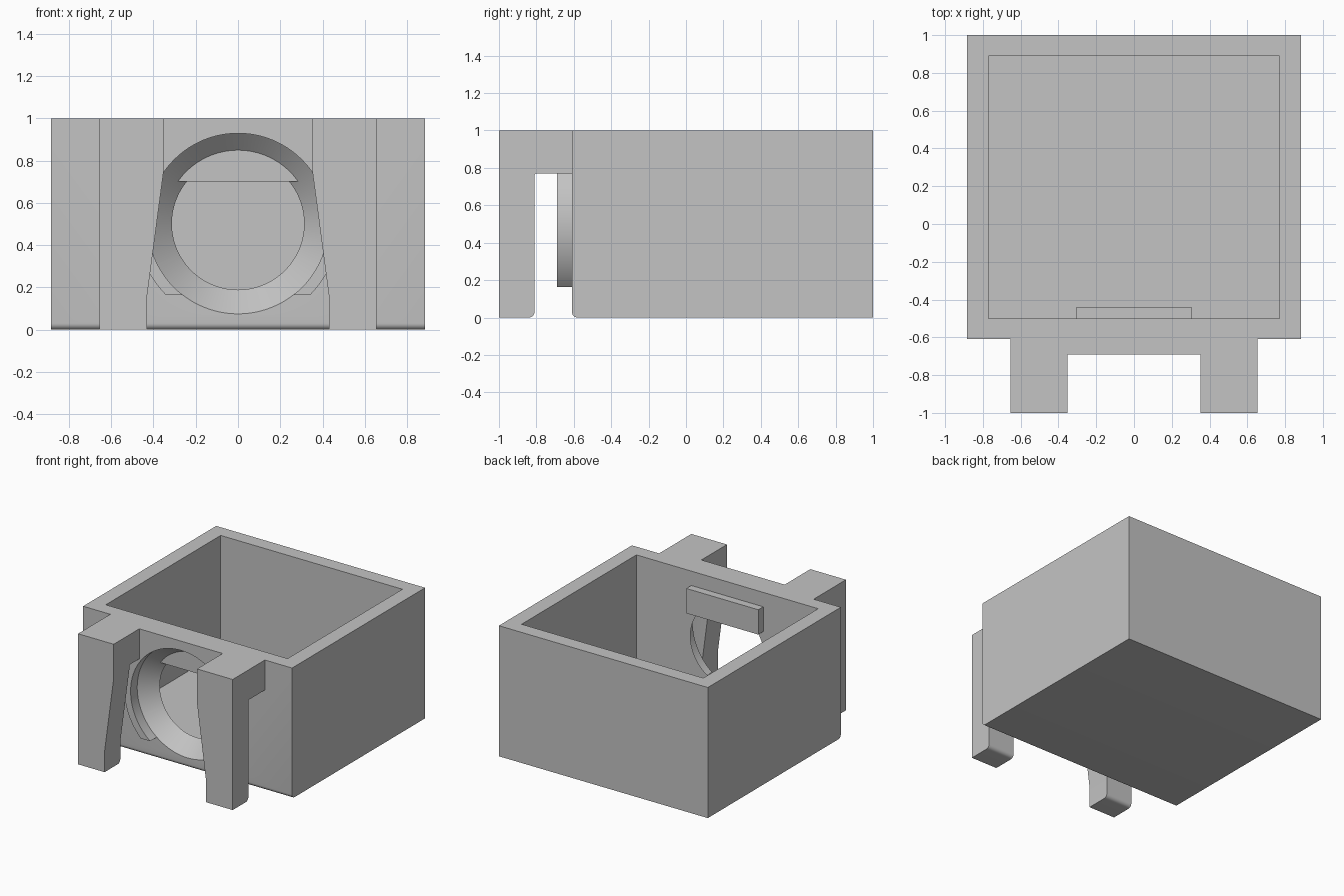
import bpy, bmesh
from math import sin, cos, asin, pi, radians

cube = bpy.data.objects.get("Cube")
if cube:
    bpy.data.objects.remove(cube, do_unlink=True)

grey = bpy.data.materials.new("plain grey")
grey.use_nodes = True
grey.diffuse_color = (0.55, 0.55, 0.55, 1)
grey.node_tree.nodes["Principled BSDF"].inputs["Base Color"].default_value = (0.55, 0.55, 0.55, 1)


def loft(name, start, end):
    """Solid between two matching rings of 3D points."""
    bm = bmesh.new()
    a = [bm.verts.new(p) for p in start]
    b = [bm.verts.new(p) for p in end]
    bm.faces.new(a)
    bm.faces.new(b[::-1])
    for i in range(len(a)):
        j = (i + 1) % len(a)
        bm.faces.new((a[i], b[i], b[j], a[j]))
    bmesh.ops.recalc_face_normals(bm, faces=bm.faces)
    mesh = bpy.data.meshes.new(name)
    bm.to_mesh(mesh)
    bm.free()
    mesh.materials.append(grey)
    ob = bpy.data.objects.new(name, mesh)
    bpy.context.collection.objects.link(ob)
    return ob


def side_prism(name, yz, x0, x1):
    return loft(name, [(x0, y, z) for y, z in yz], [(x1, y, z) for y, z in yz])


def front_prism(name, xz, y0, y1):
    return loft(name, [(x, y0, z) for x, z in xz], [(x, y1, z) for x, z in xz])


def box(name, x0, x1, y0, y1, z0, z1):
    return side_prism(name, [(y0, z0), (y1, z0), (y1, z1), (y0, z1)], x0, x1)


def arc(cx, cz, r, a0, a1, n):
    return [(cx + r * cos(a0 + (a1 - a0) * i / n), cz + r * sin(a0 + (a1 - a0) * i / n))
            for i in range(n + 1)]


def activate(ob):
    bpy.ops.object.select_all(action='DESELECT')
    ob.select_set(True)
    bpy.context.view_layer.objects.active = ob


def combine(ob, other, operation):
    mod = ob.modifiers.new("combine", 'BOOLEAN')
    mod.operation, mod.object, mod.solver = operation, other, 'EXACT'
    activate(ob)
    bpy.ops.object.modifier_apply(modifier=mod.name)
    bpy.data.objects.remove(other, do_unlink=True)


def smooth(ob):
    activate(ob)
    bpy.ops.object.shade_smooth_by_angle(angle=radians(25))


WALL, BOSS, MID, BORE = -0.61, -0.69, 0.502, 0.427

# Open box with a rounded lower front edge
body = side_prism("box_body", arc(WALL + 0.03, 0.03, 0.03, pi, 1.5 * pi, 6)
                  + [(1, 0), (1, 1), (WALL, 1)], -0.885, 0.885)
combine(body, box("cavity", -0.77, 0.77, -0.5, 0.89, 0.11, 1.2), 'DIFFERENCE')

# Tapered round opening through the front wall
taper = [[(x, y, z) for x, z in arc(0, MID, r, 0, 2 * pi, 96)[:-1]]
         for y, r in ((WALL - 0.04, BORE + 0.0415), (WALL + 0.15, BORE - 0.1555))]
combine(body, loft("taper", *taper), 'DIFFERENCE')
smooth(body)

# Raised collar around the opening, joined to the bridge between the hooks
R = 0.48
low, high = asin((0.164 - MID) / R), asin((0.77 - MID) / R)
collar = front_prism("front_collar", arc(0, MID, R, low, high, 24)
                     + [(0.353, 0.77), (0.353, 1), (-0.353, 1), (-0.353, 0.77)]
                     + arc(0, MID, R, pi - high, pi - low, 24), BOSS, WALL)
bore = front_prism("bore", arc(0, MID, BORE, 0, 2 * pi, 96)[:-1], BOSS - 0.1, WALL + 0.1)
combine(collar, bore, 'DIFFERENCE')
smooth(collar)

# Hooks: an arm and hanging leg, narrowed towards the foot on the inner side
for name, s in (("left_hook", 1), ("right_hook", -1)):
    hook = side_prism(name, [(WALL, 1), (-1, 1), (-1, 0)]
                      + arc(-0.84, 0.03, 0.03, -pi / 2, 0, 6)
                      + arc(-0.80, 0.76, 0.01, pi, pi / 2, 4)
                      + [(WALL, 0.77)], s * 0.353, s * 0.655)
    outline = front_prism("hook_outline", [(s * x, z) for x, z in (
        (0.43, -0.1), (0.43, 0.16), (0.353, 0.74), (0.33, 0.74),
        (0.33, 1.1), (0.7, 1.1), (0.7, -0.1))], -1.1, -0.5)
    combine(hook, outline, 'INTERSECT')
    smooth(hook)

# Stop tab crossing the top of the opening inside the box
box("inner_tab", -0.305, 0.305, -0.533, -0.44, 0.70, 0.89)
